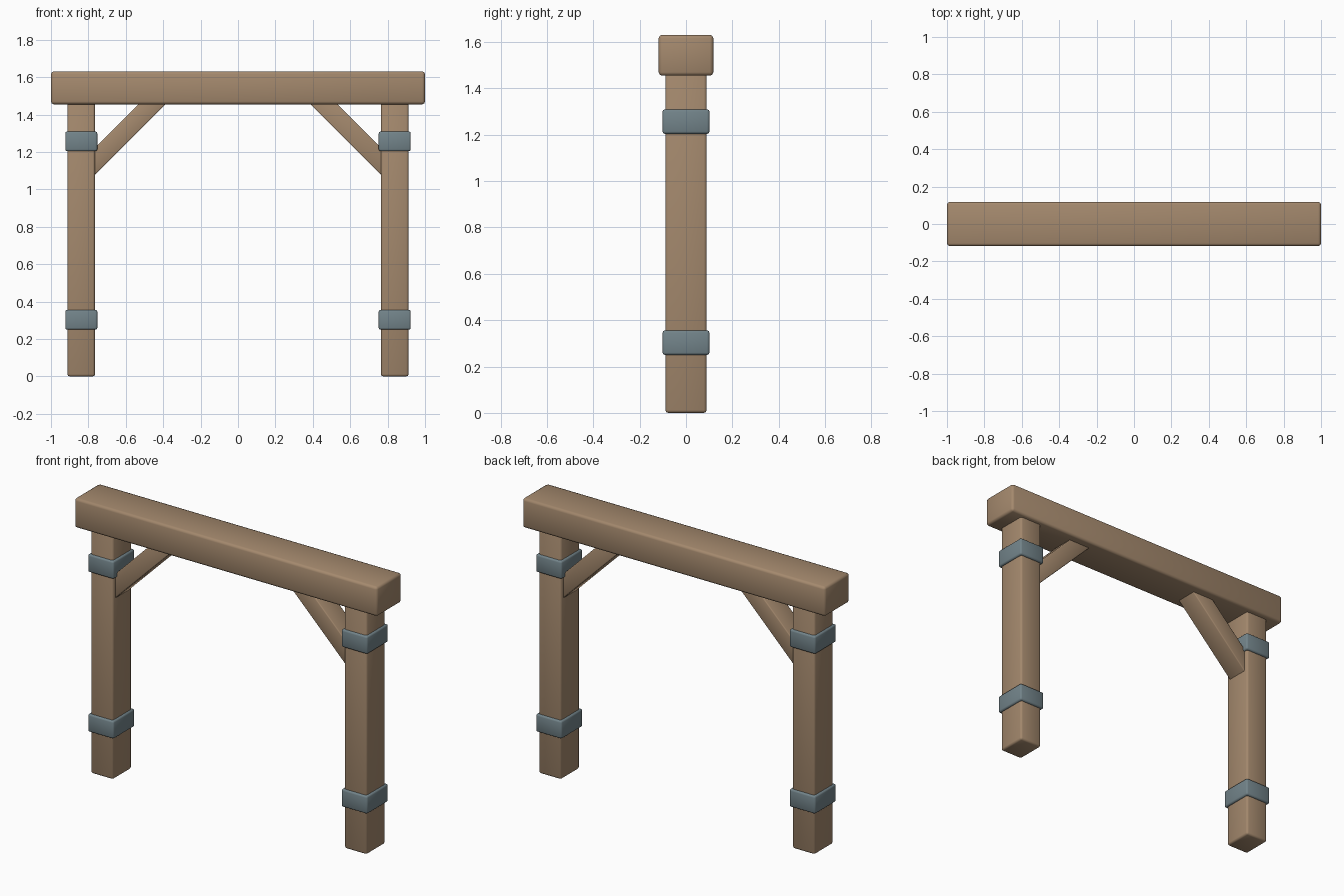
import bpy
import math

if "Cube" in bpy.data.objects:
    bpy.data.objects.remove(bpy.data.objects["Cube"])


def material(name, rgb):
    m = bpy.data.materials.new(name)
    m.diffuse_color = (*rgb, 1.0)
    m.use_nodes = True
    m.node_tree.nodes["Principled BSDF"].inputs["Base Color"].default_value = m.diffuse_color
    return m


WOOD = material("brown_wood", (0.372, 0.250, 0.154))
METAL = material("grey_blue_metal", (0.170, 0.230, 0.254))


def block(name, centre, size, mat, bevel, tilt=0.0):
    """Box with softened edges, optionally tilted about the y axis."""
    bpy.ops.mesh.primitive_cube_add(size=1, location=centre)
    ob = bpy.context.object
    ob.name = name
    ob.scale = size
    bpy.ops.object.transform_apply(location=False, rotation=False, scale=True)
    ob.rotation_euler = (0, tilt, 0)
    ob.data.materials.append(mat)
    mod = ob.modifiers.new("soft_edges", "BEVEL")
    mod.width = bevel
    mod.segments = 2
    bpy.ops.object.modifier_apply(modifier=mod.name)
    bpy.ops.object.shade_smooth_by_angle(angle=math.radians(50))
    return ob


# Top beam
block("top_beam", (0, 0, 1.543), (2.0, 0.236, 0.176), WOOD, 0.015)

POST_X = 0.838
for side, s in (("left", -1), ("right", 1)):
    # Upright post, let slightly into the beam
    block(side + "_post", (s * POST_X, 0, 0.74), (0.147, 0.178, 1.48), WOOD, 0.012)

    # Metal bands round the post
    for level, z in (("lower", 0.303), ("upper", 1.257)):
        block(f"{side}_{level}_band", (s * POST_X, 0, z), (0.171, 0.202, 0.106), METAL, 0.010)

    # Diagonal brace, both ends buried in post and beam
    x0, z0 = 0.815, 1.0995
    x1, z1 = 0.3995, 1.515
    length = math.hypot(x1 - x0, z1 - z0)
    block(side + "_brace", (s * (x0 + x1) / 2, 0, (z0 + z1) / 2),
          (length, 0.132, 0.1025), WOOD, 0.006, s * math.radians(45))
